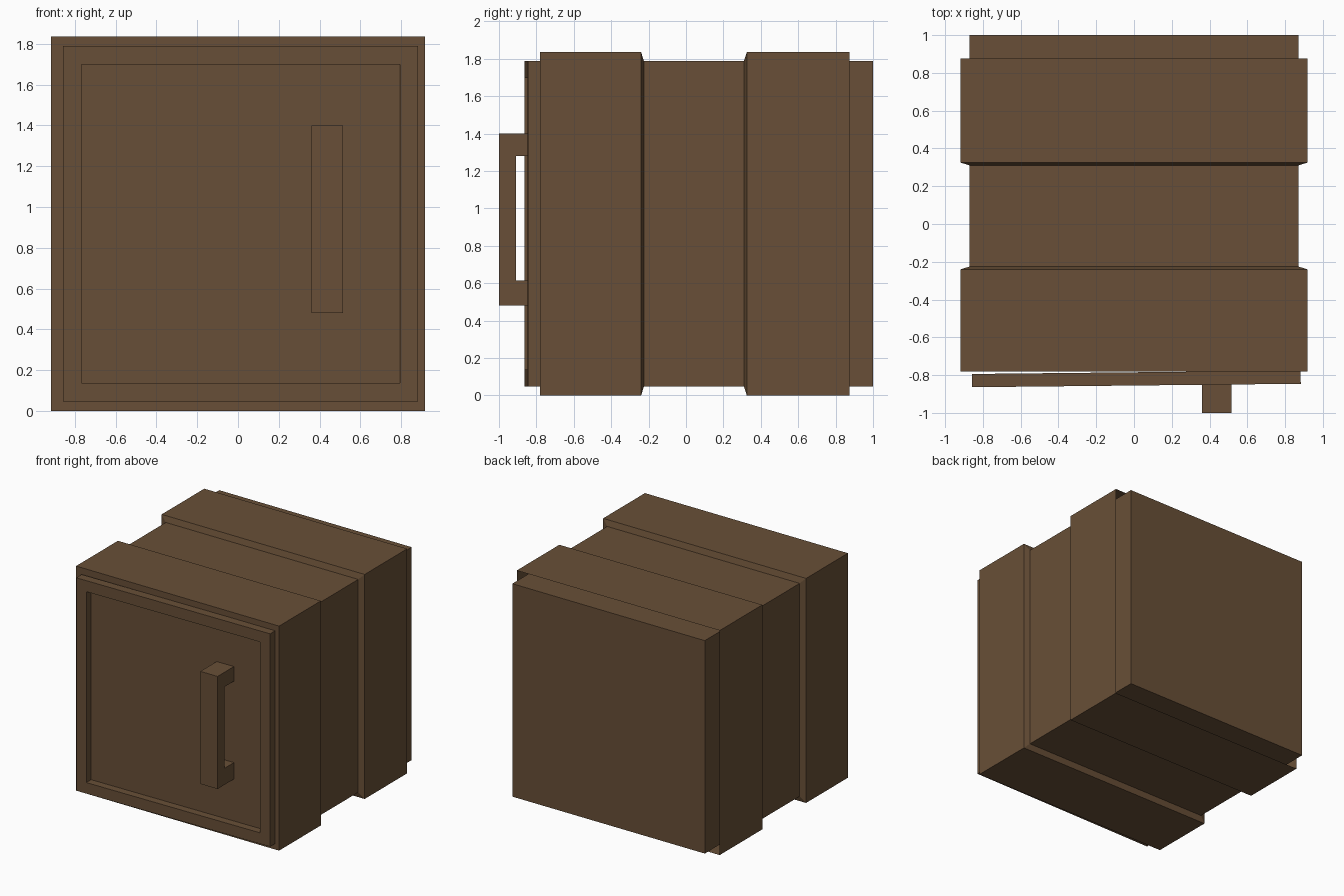
import bpy, bmesh, math
from mathutils import Matrix

cube = bpy.data.objects.get("Cube")
if cube:
    bpy.data.objects.remove(cube, do_unlink=True)

brown = bpy.data.materials.new("dark brown")
brown.use_nodes = True
COLOUR = (0.138, 0.078, 0.038, 1)
brown.diffuse_color = COLOUR
brown.node_tree.nodes["Principled BSDF"].inputs["Base Color"].default_value = COLOUR

MID = 0.9175   # height of the cabinet centre
BODY = 0.87    # half width of the body and door
BAND = 0.9175  # half width of the raised bands


def finish(name, bm, recalc=True):
    if recalc:
        bmesh.ops.recalc_face_normals(bm, faces=bm.faces)
    mesh = bpy.data.meshes.new(name)
    bm.to_mesh(mesh)
    bm.free()
    mesh.materials.append(brown)
    obj = bpy.data.objects.new(name, mesh)
    bpy.context.collection.objects.link(obj)
    return obj


def square_loft(name, stations, cap_start=True, cap_end=True):
    """Skin square rings given as (y, half width) from front to back."""
    bm = bmesh.new()
    rings = [[bm.verts.new((sx * h, y, MID + sz * h))
              for sx, sz in ((-1, -1), (1, -1), (1, 1), (-1, 1))]
             for y, h in stations]
    for a, b in zip(rings, rings[1:]):
        for i in range(4):
            j = (i + 1) % 4
            bm.faces.new((a[i], b[i], b[j], a[j]))
    if cap_start:
        bm.faces.new(rings[0])
    if cap_end:
        bm.faces.new(rings[-1][::-1])
    return finish(name, bm, cap_start or cap_end)


# Body and the two raised bands; the rear band is an open sleeve
square_loft("cabinet_body", [(-0.775, BODY), (1.0, BODY)])
square_loft("front_band", [(-0.78, BAND), (-0.24, BAND), (-0.225, BODY)], cap_end=False)
square_loft("rear_band", [(0.31, BODY), (0.325, BAND), (0.875, BAND)], False, False)

# Door with a recessed panel, standing very slightly ajar
door = square_loft("door", [(-0.785, BODY), (-0.855, BODY), (-0.855, 0.78), (-0.793, 0.78)])
door.data.transform(Matrix.Translation((0.004, 0, 0)) @ Matrix.Rotation(math.radians(0.6), 4, "Z"))

# Handle: a bracket outline in the side plane, given thickness
outline = [(-0.785, 0.48), (-1.0, 0.48), (-1.0, 1.40), (-0.785, 1.40),
           (-0.785, 1.28), (-0.91, 1.28), (-0.91, 0.615), (-0.785, 0.615)]
bm = bmesh.new()
face = bm.faces.new([bm.verts.new((0.36, y, z)) for y, z in outline])
grown = bmesh.ops.extrude_face_region(bm, geom=[face])
bmesh.ops.translate(bm, vec=(0.155, 0, 0),
                    verts=[g for g in grown["geom"] if isinstance(g, bmesh.types.BMVert)])
finish("door_handle", bm)
